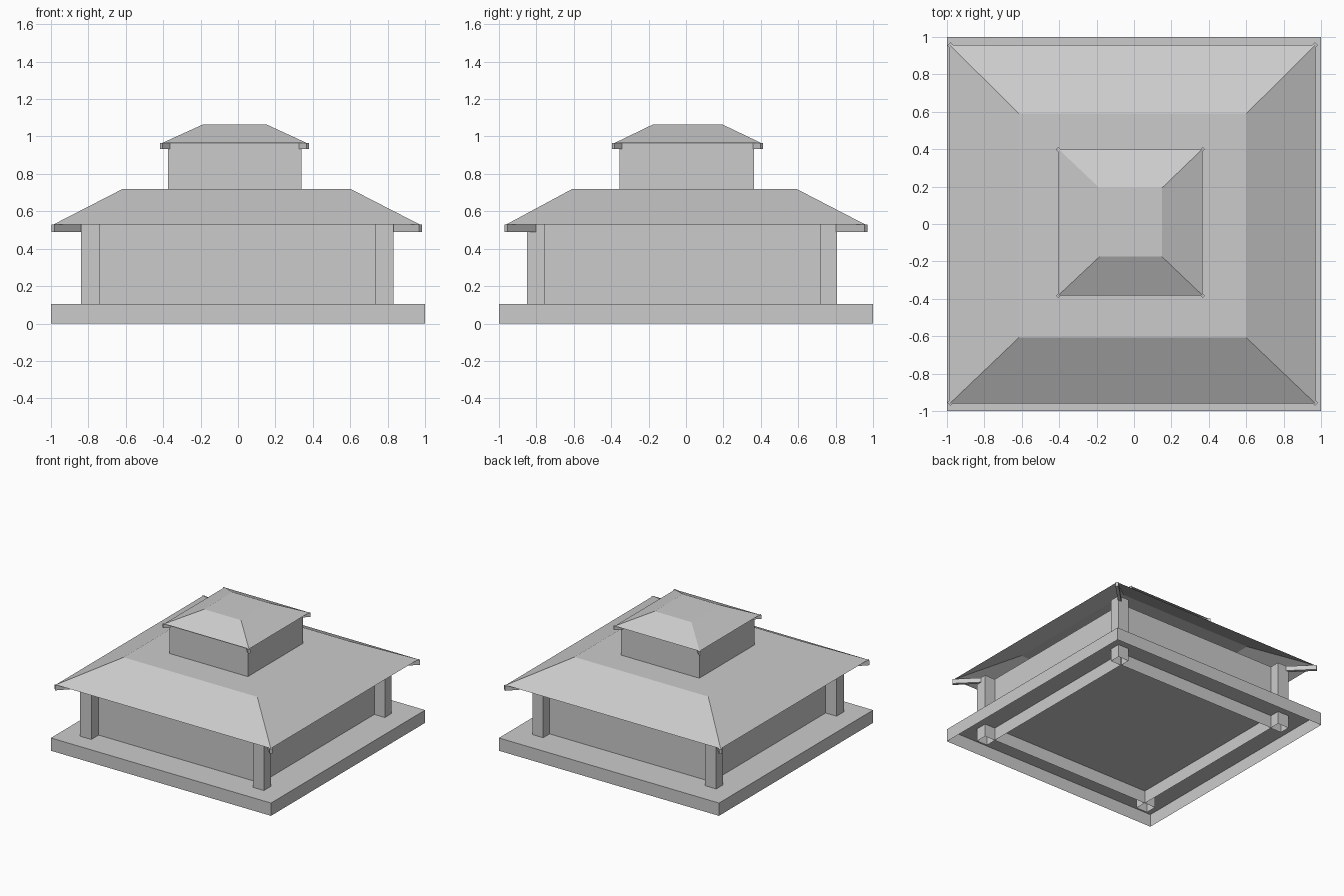
import bpy
import bmesh
from math import pi
from mathutils import Matrix, Vector

cube = bpy.data.objects.get("Cube")
if cube:
    bpy.data.objects.remove(cube, do_unlink=True)

GREY = (0.6, 0.6, 0.6, 1.0)
mat = bpy.data.materials.new("plain_grey")
mat.use_nodes = True
mat.diffuse_color = GREY
bsdf = next(n for n in mat.node_tree.nodes if n.type == "BSDF_PRINCIPLED")
bsdf.inputs["Base Color"].default_value = GREY


def finish(name, bm):
    bmesh.ops.recalc_face_normals(bm, faces=bm.faces)
    mesh = bpy.data.meshes.new(name)
    bm.to_mesh(mesh)
    bm.free()
    mesh.materials.append(mat)
    obj = bpy.data.objects.new(name, mesh)
    bpy.context.collection.objects.link(obj)
    return obj


def shell(name, base, z0, z1, top=None):
    """Open-bottomed box; base and top are (x0, x1, y0, y1) rectangles."""
    bm = bmesh.new()
    rings = []
    for (x0, x1, y0, y1), z in ((base, z0), (top or base, z1)):
        corners = ((x0, y0), (x1, y0), (x1, y1), (x0, y1))
        rings.append([bm.verts.new((x, y, z)) for x, y in corners])
    low, high = rings
    bm.faces.new(high)
    for i in range(4):
        j = (i + 1) % 4
        bm.faces.new((low[i], low[j], high[j], high[i]))
    return finish(name, bm)


def hip_beam(name, end, sx, sy, length, width, z0, z1):
    """Small beam running diagonally inward from a roof corner."""
    bm = bmesh.new()
    inward = Vector((-sx, -sy, 0)).normalized()
    centre = Vector((*end, (z0 + z1) / 2)) + inward * length / 2
    turn = Matrix.Rotation(sx * sy * pi / 4, 4, "Z")
    size = Matrix.Diagonal((length, width, z1 - z0, 1))
    bmesh.ops.create_cube(bm, size=1, matrix=Matrix.Translation(centre) @ turn @ size)
    return finish(name, bm)


# Platform and main hall
shell("platform", (-1, 1, -1, 1), 0, 0.105)
shell("hall_walls", (-0.74, 0.735, -0.755, 0.725), 0, 0.53)

# Main roof and upper storey
shell("main_roof", (-0.985, 0.97, -0.96, 0.957), 0.53, 0.72,
      (-0.615, 0.6, -0.607, 0.59))
shell("upper_walls", (-0.375, 0.338, -0.355, 0.363), 0.72, 0.965)
shell("upper_roof", (-0.405, 0.367, -0.382, 0.402), 0.965, 1.065,
      (-0.185, 0.15, -0.175, 0.193))

# Corner posts and the beams under both roofs
for sx, side in ((-1, "right"), (1, "left")):
    for sy, end in ((-1, "front"), (1, "back")):
        tag = end + "_" + side
        px = (-0.84, -0.738) if sx < 0 else (0.732, 0.83)
        py = (-0.85, -0.755) if sy < 0 else (0.72, 0.808)
        shell("post_" + tag, px + py, 0, 0.53)
        hip_beam("main_beam_" + tag, (-0.007 + sx * 0.982, sy * 0.963),
                 sx, sy, 0.26, 0.024, 0.49, 0.528)
        hip_beam("upper_beam_" + tag, (-0.019 + sx * 0.392, 0.008 + sy * 0.397),
                 sx, sy, 0.07, 0.018, 0.934, 0.964)
